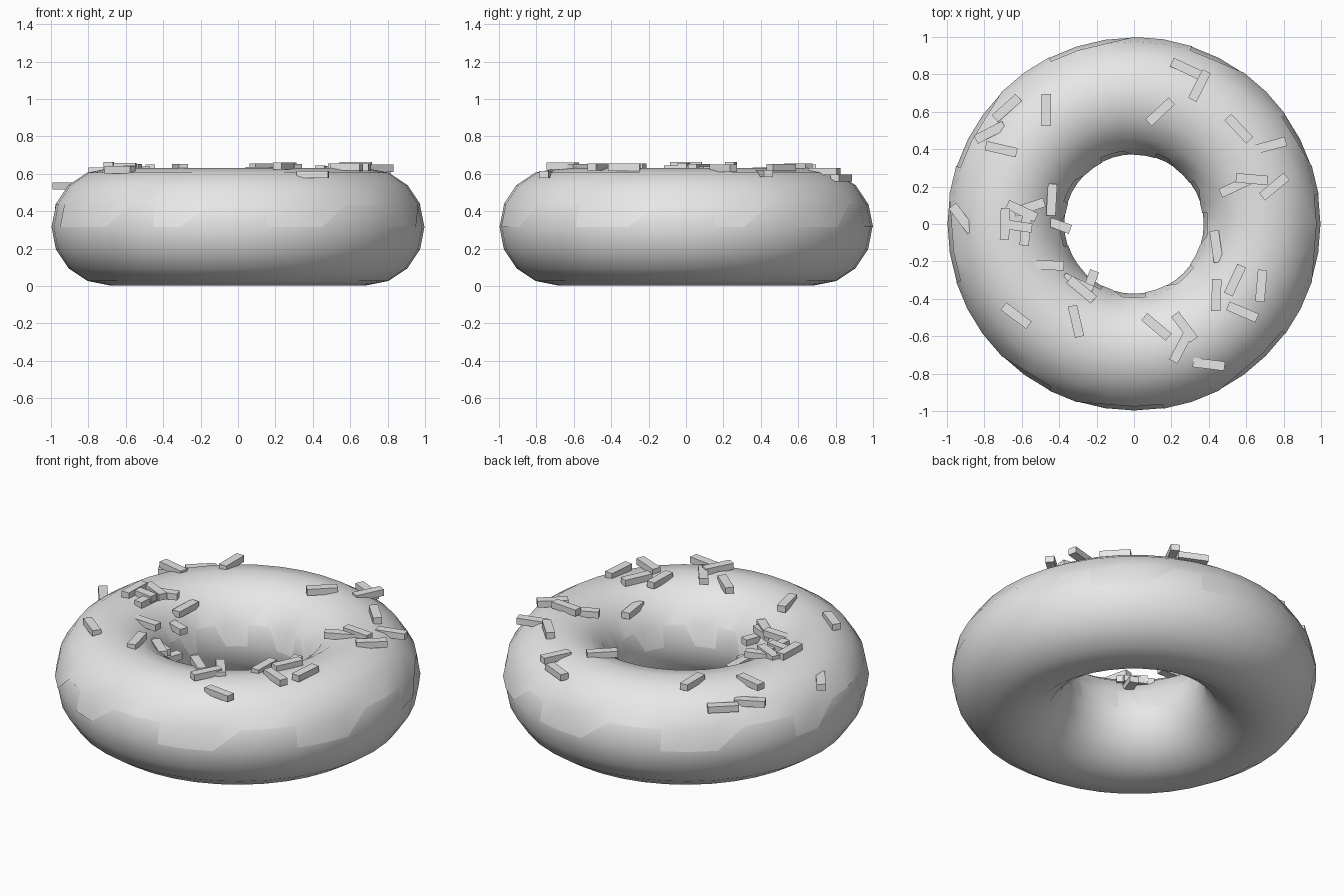
import bpy
import bmesh
import math

if "Cube" in bpy.data.objects:
    bpy.data.objects.remove(bpy.data.objects["Cube"], do_unlink=True)

MAJOR, MINOR, CENTRE_Z = 0.685, 0.312, 0.315
SEGMENTS, SIDES = 40, 16
ICING_GAP = 0.003

# One plain grey for the whole model
grey = bpy.data.materials.new("plain_grey")
grey.use_nodes = True
grey.diffuse_color = (0.8, 0.8, 0.8, 1)
grey.node_tree.nodes["Principled BSDF"].inputs["Base Color"].default_value = (0.8, 0.8, 0.8, 1)


def add_object(name, bm, smooth):
    mesh = bpy.data.meshes.new(name)
    bmesh.ops.recalc_face_normals(bm, faces=bm.faces)
    for face in bm.faces:
        face.smooth = smooth
    bm.to_mesh(mesh)
    bm.free()
    mesh.materials.append(grey)
    obj = bpy.data.objects.new(name, mesh)
    bpy.context.collection.objects.link(obj)
    return obj


def ring_point(segment, side, radius):
    turn = math.tau * segment / SEGMENTS - math.pi / 2
    tilt = math.tau * side / SIDES
    reach = MAJOR + radius * math.cos(tilt)
    return (reach * math.cos(turn), reach * math.sin(turn),
            CENTRE_Z + radius * math.sin(tilt))


# Dough ring
bpy.ops.mesh.primitive_torus_add(
    major_segments=SEGMENTS, minor_segments=SIDES,
    major_radius=MAJOR, minor_radius=MINOR, location=(0, 0, CENTRE_Z))
dough = bpy.context.object
dough.name = "dough_ring"
dough.data.materials.append(grey)
bpy.ops.object.shade_smooth()

# Icing: the upper half of the ring, with drips along both rims
# Each drip has a steep start, a straight low edge and a sloping end
drips = [(1, 3), (6, 8), (11, 12), (14, 16), (18, 20),
         (23, 25), (28, 29), (32, 35), (37, 38)]
bm = bmesh.new()
half = SIDES // 2
grid = [[bm.verts.new(ring_point(i, k, MINOR + ICING_GAP)) for k in range(half + 1)]
        for i in range(SEGMENTS)]
for i in range(SEGMENTS):
    a, b = grid[i], grid[(i + 1) % SEGMENTS]
    for k in range(1, half - 1):
        bm.faces.new((a[k], b[k], b[k + 1], a[k + 1]))
    for low, high in ((0, 1), (half, half - 1)):
        if any(start <= i < end for start, end in drips):
            bm.faces.new((a[low], b[low], b[high], a[high]))
        elif any(i == end for start, end in drips):
            bm.faces.new((a[low], b[high], a[high]))
loose = [v for v in bm.verts if not v.link_faces]
bmesh.ops.delete(bm, geom=loose, context='VERTS')
add_object("icing", bm, True)

# Sprinkles: x, y and heading in degrees, each laid flat on the icing
sprinkles = [
    (.28, .83, -25), (.35, .74, 63), (.14, .6, 43), (.56, .51, -47),
    (.73, .42, 15), (.63, .24, -5), (.54, .2, 25), (.75, .2, 40),
    (.44, -.12, -82), (.54, -.3, 65), (.44, -.38, 88), (.68, -.33, 85),
    (.58, -.47, -23), (.12, -.55, -40), (.27, -.55, -53), (.25, -.66, 62),
    (.4, -.75, -7), (-.31, -.52, -77), (-.63, -.49, -37), (-.46, -.22, -3),
    (-.3, -.32, -25), (-.24, -.33, 70), (-.28, -.35, -40), (-.42, 0, -20),
    (-.44, .13, 87), (-.56, .09, 18), (-.6, .07, -25), (-.63, -.01, -8),
    (-.69, 0, 88), (-.58, -.03, 85), (-.92, .03, -53), (-.71, .4, -13),
    (-.77, .49, 27), (-.68, .62, 42), (-.47, .61, 90)]
for number, (x, y, heading) in enumerate(sprinkles, 1):
    bm = bmesh.new()
    bmesh.ops.create_cube(bm, size=1)
    bmesh.ops.scale(bm, vec=(0.17, 0.05, 0.038), verts=bm.verts)
    sprinkle = add_object(f"sprinkle_{number}", bm, False)
    across = math.hypot(x, y) - MAJOR
    surface = CENTRE_Z + math.sqrt(max(MINOR ** 2 - across ** 2, 0))
    sprinkle.location = (x, y, surface + 0.016)
    sprinkle.rotation_euler.z = math.radians(heading)
